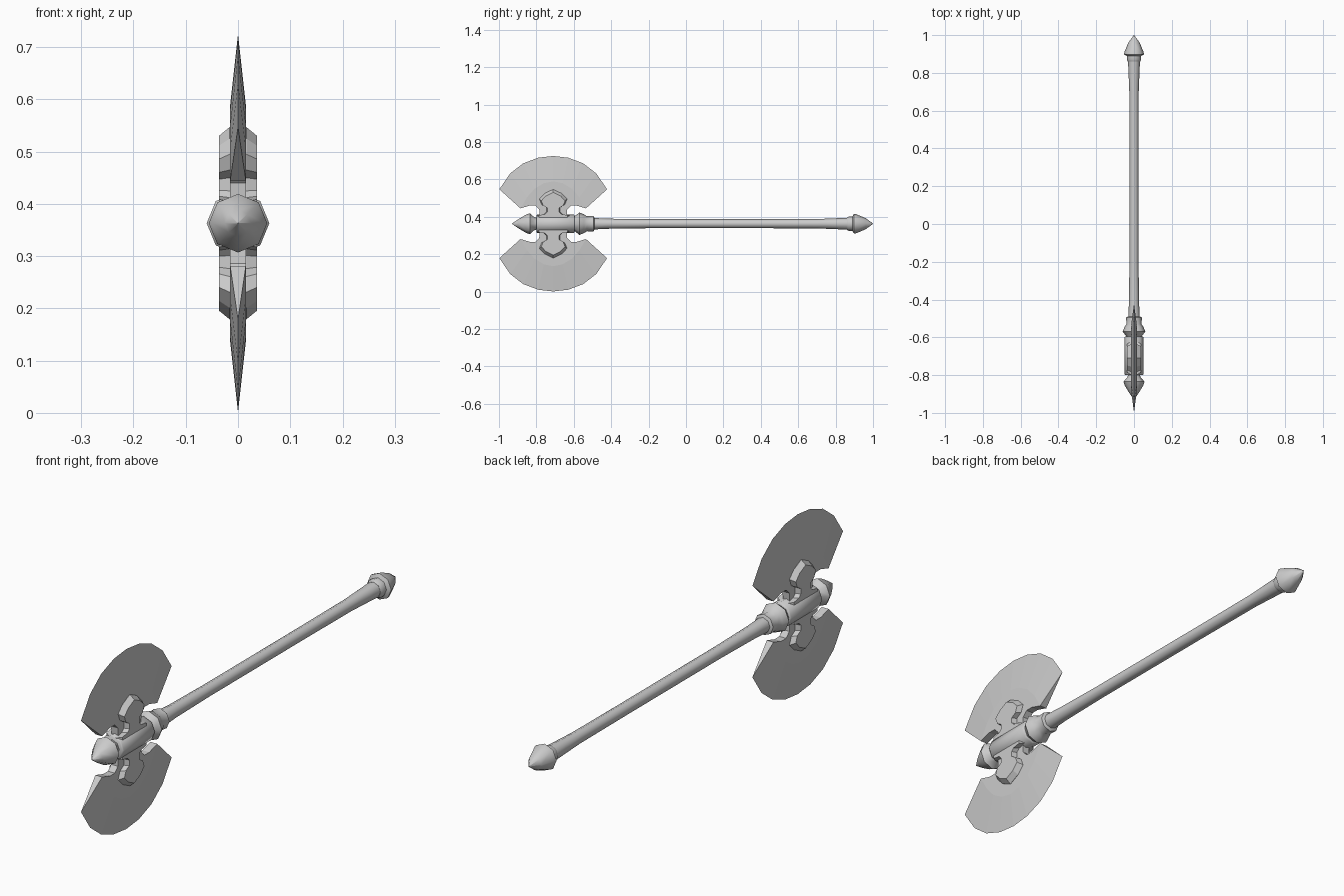
import bpy, bmesh, math

if "Cube" in bpy.data.objects:
    bpy.data.objects.remove(bpy.data.objects["Cube"])

AXIS_Z = 0.363     # height of the shaft axis
HEAD_Y = -0.71     # middle of the axe head
SIDES = 8


def finish(name, bm, angle=None):
    bmesh.ops.remove_doubles(bm, verts=bm.verts, dist=1e-5)
    bmesh.ops.recalc_face_normals(bm, faces=bm.faces)
    mesh = bpy.data.meshes.new(name)
    bm.to_mesh(mesh)
    bm.free()
    obj = bpy.data.objects.new(name, mesh)
    bpy.context.collection.objects.link(obj)
    if angle:
        bpy.ops.object.select_all(action='DESELECT')
        obj.select_set(True)
        bpy.context.view_layer.objects.active = obj
        bpy.ops.object.shade_smooth_by_angle(angle=math.radians(angle))
    return obj


def lathe(name, profile):
    """Turn a (y, radius) profile about the shaft axis."""
    bm = bmesh.new()
    rings = []
    for y, r in profile:
        rings.append([bm.verts.new((r * math.cos(i * math.tau / SIDES), y,
                                    AXIS_Z + r * math.sin(i * math.tau / SIDES)))
                      for i in range(SIDES)])
    for a, b in zip(rings, rings[1:]):
        for i in range(SIDES):
            j = (i + 1) % SIDES
            bm.faces.new((a[i], a[j], b[j], b[i]))
    bm.faces.new(rings[0])
    bm.faces.new(rings[-1])
    return finish(name, bm, 48)


def mirrored(half):
    """Half outline from centre outward -> full run from left to right."""
    return [(-d, z) for d, z in reversed(half) if d > 0] + half


def place(bm, pts, x, side):
    return [bm.verts.new((x, HEAD_Y + d, AXIS_Z + side * (z - AXIS_Z))) for d, z in pts]


def blade(name, side):
    edge = mirrored([(0, .725), (.08, .716), (.16, .686), (.23, .632), (.288, .547)])
    ridge = mirrored([(0, .59), (.05, .58), (.10, .55), (.14, .505), (.175, .445)])
    notch = [(.125, .46), (.095, .46), (.075, .44), (.07, .38)]
    root = notch + [(-d, z) for d, z in reversed(notch)]
    bm = bmesh.new()
    cutting = place(bm, edge, 0, side)
    loops = []
    for x in (-.015, .015):
        rim = place(bm, ridge, x, side)
        loop = rim + place(bm, root, x, side)
        bm.faces.new(loop)
        for i in range(len(rim) - 1):
            bm.faces.new((rim[i], rim[i + 1], cutting[i + 1], cutting[i]))
        loops.append(loop)
    a, b = loops
    n = len(ridge)
    for k in (0, n - 1):                       # end faces tapering to the tips
        bm.faces.new((a[k], b[k], cutting[k]))
    for i in range(n - 1, len(a)):             # notch walls
        j = (i + 1) % len(a)
        bm.faces.new((a[i], a[j], b[j], b[i]))
    finish(name, bm)


def mount(name, side):
    right = [(0, .547), (.045, .525), (.074, .495), (.062, .465), (.037, .45),
             (.037, .425), (.05, .412), (.088, .405), (.088, .375)]
    outline = right + [(-d, z) for d, z in reversed(right) if d > 0]
    inset = [(d * .86, .43 + (z - .43) * .86) for d, z in outline]
    bm = bmesh.new()
    layers = [place(bm, p, x, side) for p, x in
              ((inset, -.036), (outline, -.016), (outline, .016), (inset, .036))]
    for a, b in zip(layers, layers[1:]):
        for i in range(len(a)):
            j = (i + 1) % len(a)
            bm.faces.new((a[i], a[j], b[j], b[i]))
    bm.faces.new(layers[0])
    bm.faces.new(layers[-1])
    finish(name, bm)


# Turned parts along the handle
lathe("shaft", [(-.62, .03), (-.50, .031), (-.42, .027), (-.20, .024), (.40, .024),
                (.70, .025), (.80, .029), (.87, .032)])
lathe("collar", [(-.60, .038), (-.59, .044), (-.57, .060), (-.545, .050),
                 (-.53, .040), (-.495, .042), (-.49, .033)])
lathe("hub", [(-.80, .045), (-.795, .050), (-.60, .050), (-.595, .045)])
lathe("front_spike", [(-.79, .030), (-.81, .034), (-.835, .056), (-.855, .049),
                      (-.895, .025), (-.93, .001)])
lathe("pommel", [(.86, .033), (.87, .038), (.89, .038), (.898, .053),
                 (.91, .051), (.96, .030), (1.0, .001)])

# Twin blades with their raised mounts
for label, side in (("upper", 1), ("lower", -1)):
    blade(label + "_blade", side)
    mount(label + "_mount", side)
